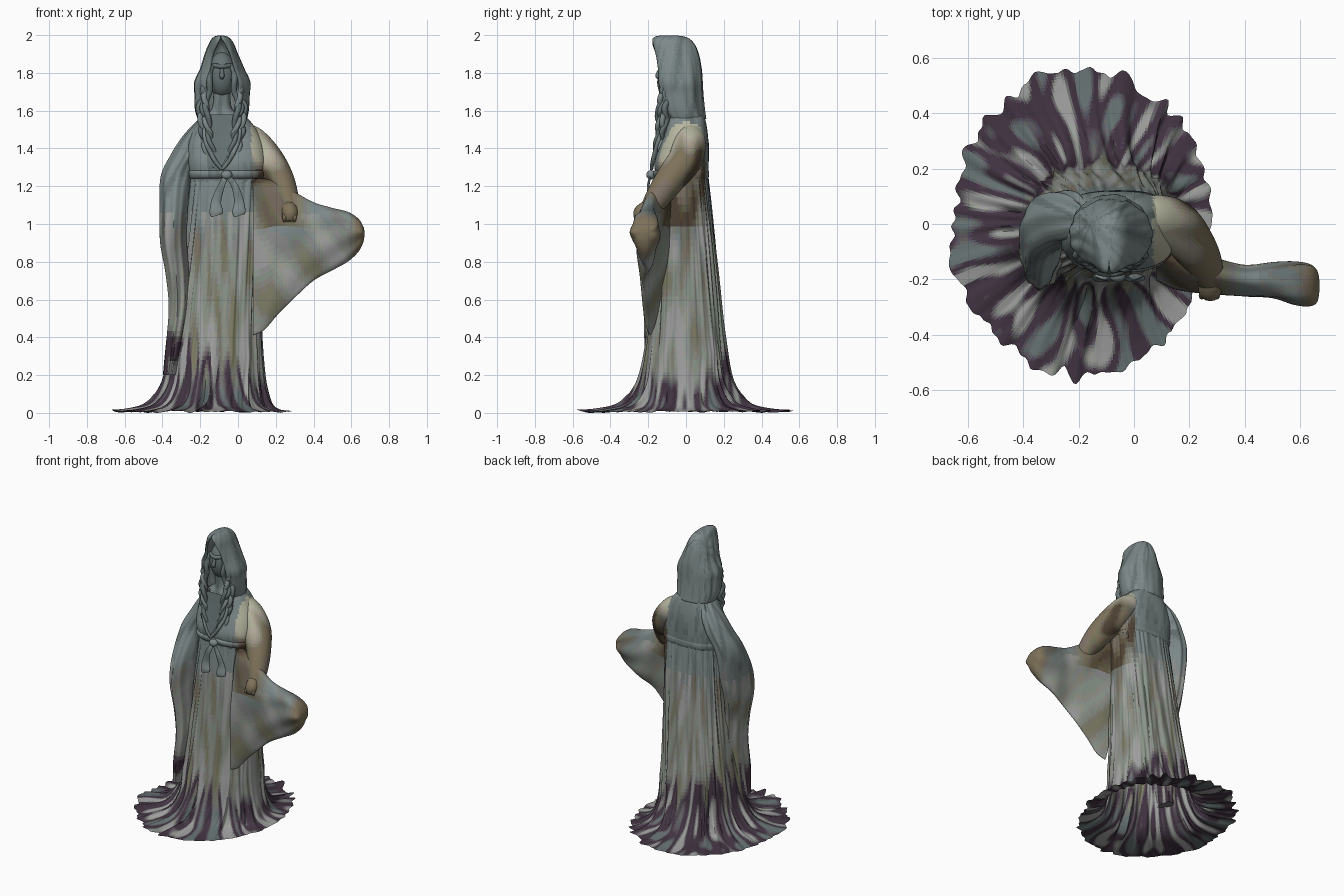
import bpy, math
from math import sin, cos, pi
from mathutils import Vector, noise

if "Cube" in bpy.data.objects:
    bpy.data.objects.remove(bpy.data.objects["Cube"])

# Weathered paint tones, blended per face from position
TONES = {"slate": (.20, .245, .245), "dark_slate": (.12, .15, .15), "stone": (.27, .28, .25),
         "pale": (.34, .36, .33), "olive": (.19, .17, .115), "plum": (.06, .036, .06),
         "brown": (.08, .055, .03), "cream": (.48, .44, .35)}


def ramp(x, lo, hi):
    return max(0, min(1, (x - lo) / (hi - lo)))


def paint(p, fixed=None):
    """Material for a face: tones layered over slate, blended in coarse steps."""
    layers = []
    out = Vector((p.x + .15, p.y, 0))
    d = out.normalized() * 4
    n = noise.noise(Vector((d.x, d.y, p.z * 2.5)))
    n2 = noise.noise(Vector((d.x * 1.6 + 7, d.y * 1.6, p.z * 4 + out.length * 6)))
    if fixed:
        layers = [(fixed, 1)]
    else:
        layers.append(("dark_slate", ramp(n2, .05, .5)))
        layers.append(("stone", ramp(1.1 + .3 * n - p.z, 0, .3) * ramp(p.z, .1, .25)))
        if p.z < 1.05:
            layers.append(("olive", .8 * ramp(n2, .1, .45) * ramp(p.z, .1, .25)))
            layers.append(("pale", ramp(-n2, .05, .35)))
        if p.x > .07 and p.z > .98:
            layers.append(("olive", ramp(p.x, .07, .14) * ramp(.4 - p.x, 0, .1)))
            layers.append(("brown", ramp(n2, -.1, .3) * ramp(.3 - p.x, 0, .05)))
            layers.append(("cream", ramp(p.z + .15 * n, 1.36, 1.44)))
        layers.append(("olive", ramp(p.x, .58, .63)))
        edge = .32 - (.55 * (p.x + .12) if p.z > .1 else 0) + .14 * n
        layers.append(("plum", ramp(edge - p.z, -.04, .04) * (1 - ramp(abs(n2), .18, .4))))
    c = Vector(TONES["slate"])
    for key, t in layers:
        c = c.lerp(Vector(TONES[key]), t)
    step = tuple(max(1, round(v ** .5 * 22)) for v in c)
    name = "paint_%d_%d_%d" % step
    m = bpy.data.materials.get(name)
    if not m:
        m = bpy.data.materials.new(name)
        m.diffuse_color = (*[(s / 22) ** 2 for s in step], 1)
        m.use_nodes = True
        m.node_tree.nodes["Principled BSDF"].inputs["Base Color"].default_value = m.diffuse_color
    return m


def make(name, verts, faces, fixed=None, angle=50):
    me = bpy.data.meshes.new(name)
    me.from_pydata([tuple(v) for v in verts], [], faces)
    slots = {}
    for f in me.polygons:
        m = paint(f.center, fixed)
        if m.name not in slots:
            slots[m.name] = len(slots)
            me.materials.append(m)
        f.material_index = slots[m.name]
    ob = bpy.data.objects.new(name, me)
    bpy.context.collection.objects.link(ob)
    bpy.ops.object.select_all(action='DESELECT')
    ob.select_set(True)
    bpy.context.view_layer.objects.active = ob
    bpy.ops.object.shade_smooth_by_angle(angle=math.radians(angle))
    return ob


def loft(name, rings, closed=True, caps=(True, True), fixed=None):
    n = len(rings[0])
    verts = [v for r in rings for v in r]
    faces = [(i * n + j, i * n + (j + 1) % n, (i + 1) * n + (j + 1) % n, (i + 1) * n + j)
             for i in range(len(rings) - 1) for j in range(n if closed else n - 1)]
    if caps[0]:
        faces.append(tuple(range(n))[::-1])
    if caps[1]:
        faces.append(tuple(range(len(verts) - n, len(verts))))
    return make(name, verts, faces, fixed)


def smooth(keys, steps):
    """Catmull-Rom interpolation of key tuples."""
    out = []
    for i in range(len(keys) - 1):
        a, b, c, d = (keys[max(0, min(len(keys) - 1, i + o))] for o in (-1, 0, 1, 2))
        for s in range(steps):
            t = s / steps
            out.append(tuple(.5 * (2 * q + (r - p) * t + (2 * p - 5 * q + 4 * r - u) * t * t
                                   + (3 * q - p - 3 * r + u) * t ** 3) for p, q, r, u in zip(a, b, c, d)))
    return out + [keys[-1]]


def box_rings(keys, steps, n, count=0, gap=None):
    """Rings inside (x0, x1, y0, y1, z, fold size, opening) extents; boxier above the hem; angle 0 faces front."""
    rings = []
    for x0, x1, y0, y1, z, amp, gp in smooth(keys, steps):
        ring = []
        e = 1 - .28 * ramp(z, .08, .3) if gap is None else .9
        for j in range(n):
            a = 2 * pi * j / n if gap is None else gp + (2 * pi - 2 * gp) * j / (n - 1)
            w = amp * 2 * noise.noise(Vector((cos(a) * count, sin(a) * count, z * 1.5))) if count else 0
            sx, sy = (math.copysign(abs(v) ** e, v) for v in (sin(a), cos(a)))
            ring.append(((x0 + x1) / 2 + ((x1 - x0) / 2 + w) * sx, (y0 + y1) / 2 - ((y1 - y0) / 2 + w) * sy,
                         max(0, z + (w * .3 if z < .1 else 0))))
        rings.append(ring)
    return rings


def tube(name, keys, steps=5, n=16, flat=1, fixed=None):
    """Tube through (x, y, z, radius) points; flat squashes its depth."""
    pts = smooth(keys, steps)
    rings = []
    for i, p in enumerate(pts):
        d = (Vector(pts[min(i + 1, len(pts) - 1)][:3]) - Vector(pts[max(i - 1, 0)][:3])).normalized()
        u = d.cross(Vector((0, 1, 0))).normalized()
        v = d.cross(u)
        rings.append([Vector(p[:3]) + p[3] * (u * cos(2 * pi * j / n) + v * flat * sin(2 * pi * j / n))
                      for j in range(n)])
    return loft(name, rings, fixed=fixed)


def ball(name, loc, size, fixed):
    return loft(name, [[(loc[0] + size[0] * sin(t) * cos(2 * pi * j / 24), loc[1] + size[1] * sin(t) * sin(2 * pi * j / 24),
                         loc[2] - size[2] * cos(t)) for j in range(24)]
                       for t in [pi * (i + .2) / 14.4 for i in range(15)]], fixed=fixed)


# Pleated skirt spreading into a scalloped hem, hollow underneath
loft("skirt", box_rings([
    (-.655, .28, -.55, .555, .008, .024, 0), (-.58, .225, -.46, .46, .016, .020, 0),
    (-.49, .185, -.35, .35, .04, .020, 0), (-.43, .16, -.285, .285, .10, .017, 0),
    (-.385, .14, -.24, .235, .2, .011, 0), (-.35, .125, -.205, .203, .4, .008, 0),
    (-.315, .125, -.185, .178, .65, .007, 0), (-.28, .13, -.165, .148, .95, .006, 0),
    (-.25, .14, -.145, .115, 1.26, .003, 0)], 9, 300, 10), caps=(False, False))

# Bodice, shoulders and neck
loft("bodice", box_rings([
    (-.25, .14, -.145, .115, 1.22, 0, 0), (-.265, .15, -.168, .12, 1.31, 0, 0),
    (-.27, .14, -.145, .12, 1.40, 0, 0), (-.25, .11, -.115, .115, 1.48, 0, 0),
    (-.20, .05, -.10, .10, 1.56, 0, 0), (-.14, -.03, -.09, .07, 1.61, 0, 0),
    (-.13, -.04, -.10, .03, 1.72, 0, 0)], 5, 64))

# High waistband
loft("waistband", box_rings([(-.255, .145, -.155, .116, 1.24, 0, 0), (-.26, .15, -.17, .121, 1.25, 0, 0),
                             (-.264, .152, -.175, .122, 1.275, 0, 0), (-.258, .147, -.162, .118, 1.285, 0, 0)], 2, 64))

# Knot and two sash ends flaring at the tips
ball("sash_knot", (-.06, -.185, 1.26), (.03, .025, .025), "slate")
for side, x in (("left", .005), ("right", -.115)):
    tube("sash_" + side, [(-.06, -.185, 1.26, .012), (x * .6 - .02, -.2, 1.2, .018), (x, -.19, 1.12, .026),
                          (x, -.195, 1.065, .036), (x + .004, -.195, 1.045, .03)], flat=.4)

# Dark open neckline with a rolled collar on each side
make("neckline", [(-.15, -.13, 1.58), (-.155, -.165, 1.42), (-.09, -.183, 1.30), (-.02, -.165, 1.42),
                  (-.02, -.13, 1.58), (-.085, -.14, 1.48)], [(0, 1, 5), (1, 2, 5), (2, 3, 5), (3, 4, 5), (4, 0, 5)],
     "dark_slate")
for side, s in (("left", 1), ("right", -1)):
    tube("collar_" + side, [(-.085 + s * .1, -.09, 1.58, .014), (-.085 + s * .085, -.145, 1.44, .013),
                            (-.085 + s * .04, -.174, 1.34, .012), (-.085, -.183, 1.29, .009)], n=10)

# Hood: open-fronted shell with a thickness, tucked in at the neck
hood = loft("hood", box_rings([
    (-.205, .04, -.10, .098, 1.555, .004, .6), (-.22, .05, -.13, .09, 1.61, .006, .6),
    (-.222, .054, -.145, .083, 1.69, .006, .6), (-.223, .057, -.155, .08, 1.75, .006, .6),
    (-.192, .026, -.16, .075, 1.82, .005, .6), (-.167, -.008, -.17, .06, 1.90, .004, .55),
    (-.145, -.03, -.175, .035, 1.955, .002, .3), (-.125, -.055, -.165, -.005, 1.984, .001, .05),
    (-.095, -.085, -.12, -.07, 1.992, 0, 0)], 5, 72, 4, True), closed=False, caps=(False, True))
mod = hood.modifiers.new("thickness", 'SOLIDIFY')
mod.thickness = .014
mod.offset = 0

# Face set back in the hood
ball("head", (-.085, -.06, 1.79), (.075, .08, .12), "dark_slate")
tube("nose", [(-.085, -.133, 1.83, .008), (-.085, -.15, 1.785, .013), (-.085, -.14, 1.772, .008)], n=10, fixed="dark_slate")
tube("brow", [(-.14, -.107, 1.84, .01), (-.085, -.138, 1.835, .013), (-.03, -.107, 1.84, .01)], n=10, fixed="dark_slate")

# Wavy locks falling from the hood over the chest
for side, s in (("left", 1), ("right", -1)):
    for k in range(5):
        end = 1.30 + .045 * ((k * 2) % 5)
        keys = []
        for i in range(13):
            t = i / 12
            z = 1.84 - .02 * k + (end - 1.84) * t
            off = .05 + .009 * k + .035 * sin(pi * min(1, t * 1.1)) - .012 * t
            keys.append((-.085 + s * (off + .01 * sin(t * 20 + k * 1.7)),
                         -.12 - .045 * t + .008 * k + .01 * cos(t * 20 + k * 2.1), z, .016 * (1 - .6 * t ** 3)))
        tube(f"lock_{side}_{k + 1}", keys, steps=3, n=8, fixed="slate" if k % 2 else "dark_slate")

# Right arm and its long hanging sleeve, as (centre x, centre y, z, half width, half depth)
right = [(-.18, .02, 1.55, .03, .05), (-.22, .025, 1.47, .065, .085), (-.27, .02, 1.37, .08, .098),
         (-.325, -.01, 1.25, .08, .11), (-.338, -.07, 1.06, .072, .145), (-.34, -.10, .9, .068, .135),
         (-.32, -.115, .72, .058, .11), (-.315, -.12, .55, .05, .10), (-.34, -.125, .35, .042, .09),
         (-.36, -.12, .2, .035, .07)]
loft("right_sleeve", [[(cx + (rx + .005 * sin(7 * a + z * 4)) * cos(a), cy + (ry + .006 * sin(9 * a - z * 3)) * sin(a), z)
                       for a in [2 * pi * j / 56 for j in range(56)]] for cx, cy, z, rx, ry in smooth(right, 7)])

# Left arm reaching forward, with a hand
tube("left_arm", [(.0, .02, 1.50, .055), (.07, .02, 1.435, .085), (.15, -.005, 1.34, .09),
                  (.215, -.08, 1.24, .08), (.255, -.15, 1.14, .066), (.272, -.2, 1.07, .048)], steps=9, n=40)
tube("left_hand", [(.265, -.19, 1.1, .035), (.275, -.235, 1.06, .043), (.27, -.24, 1.02, .03)], n=16, fixed="olive")
for k in range(4):
    tube(f"left_finger_{k + 1}", [(.245 + .018 * k, -.24, 1.06, .01), (.245 + .018 * k, -.262, 1.035, .011),
                                  (.247 + .017 * k, -.25, 1.015, .008)], n=8, fixed="olive")

# Billowing left sleeve, as (x, top z, bottom z, centre y, half depth, forward sweep of the lower edge)
wing = [(.08, 1.24, .41, -.10, .07, .09), (.14, 1.24, .44, -.13, .085, .07), (.21, 1.22, .52, -.155, .085, .05),
        (.30, 1.17, .61, -.18, .078, .03), (.40, 1.115, .70, -.20, .07, .02), (.50, 1.085, .755, -.205, .08, 0),
        (.58, 1.065, .80, -.213, .096, 0), (.635, 1.03, .85, -.218, .094, 0), (.662, .99, .90, -.222, .07, 0),
        (.67, .96, .94, -.222, .02, 0)]
loft("left_sleeve", [[(x, cy - sweep * (1 - sin(a)) / 2 + hy * (.75 + .25 * sin(a)) * (1 + .08 * sin(6 * a + x * 14)) * cos(a),
                       (zt + zb) / 2 + (zt - zb) / 2 * sin(a)) for a in [2 * pi * j / 72 for j in range(72)]]
                     for x, zt, zb, cy, hy, sweep in smooth(wing, 6)])
